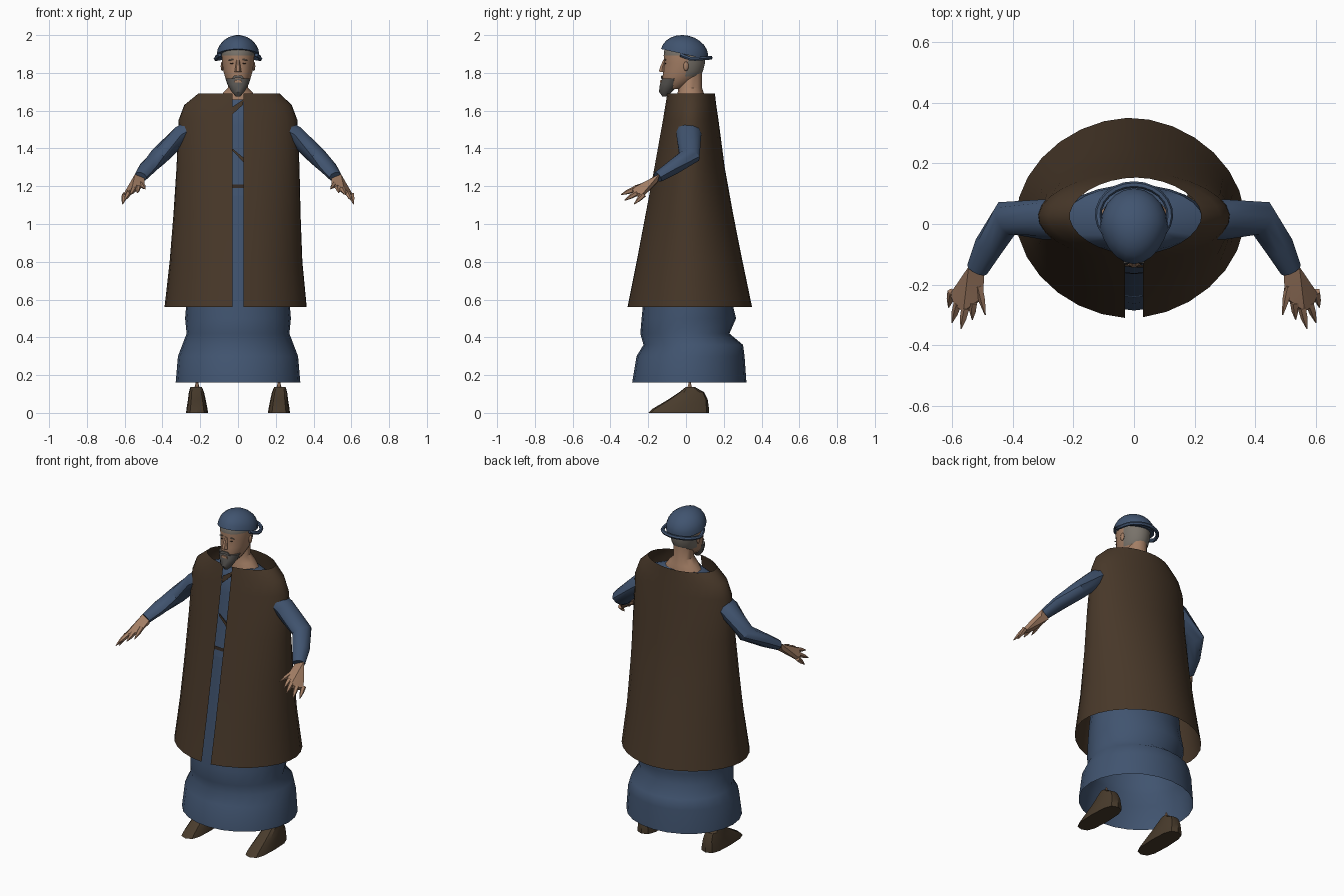
import bpy, bmesh, math
from mathutils import Vector, Matrix

cube = bpy.data.objects.get("Cube")
if cube:
    bpy.data.objects.remove(cube)


def material(name, rgb):
    m = bpy.data.materials.new(name)
    m.use_nodes = True
    m.diffuse_color = (*rgb, 1)
    m.node_tree.nodes["Principled BSDF"].inputs["Base Color"].default_value = (*rgb, 1)
    return m


BROWN = material("coat brown", (0.064, 0.039, 0.022))
BLUE = material("cloth blue", (0.052, 0.088, 0.16))
SKIN = material("skin", (0.37, 0.21, 0.13))
HAIR = material("grey hair", (0.19, 0.17, 0.145))
BEARD = material("dark grey beard", (0.1, 0.094, 0.087))
SHOE = material("shoe leather", (0.066, 0.044, 0.025))
DARK = material("dark brown", (0.035, 0.022, 0.015))


def finish(name, bm, mats, angle=40):
    bmesh.ops.recalc_face_normals(bm, faces=bm.faces)
    mesh = bpy.data.meshes.new(name)
    bm.to_mesh(mesh)
    bm.free()
    for m in mats:
        mesh.materials.append(m)
    obj = bpy.data.objects.new(name, mesh)
    bpy.context.collection.objects.link(obj)
    bpy.ops.object.select_all(action="DESELECT")
    obj.select_set(True)
    bpy.context.view_layer.objects.active = obj
    bpy.ops.object.shade_smooth_by_angle(angle=math.radians(angle))


def bridge(bm, rings, closed=True, caps=()):
    rows = [[bm.verts.new(p) for p in r] for r in rings]
    n = len(rows[0])
    for a, b in zip(rows, rows[1:]):
        for i in range(n if closed else n - 1):
            j = (i + 1) % n
            bm.faces.new((a[i], a[j], b[j], b[i]))
    for c in caps:
        bm.faces.new(rows[c])


def loft(name, sections, mats, n=24, slit=0, power=2, caps=(), rule=None, angle=40):
    """Sections are (z, centre x, half width, front y, back y)."""
    rings = []
    for z, cx, rx, y0, y1 in sections:
        # The slit keeps its edges at fixed x on both sides
        a0, a1 = (math.asin(((slit + k * cx) / rx) ** (power / 2)) for k in (-1, 1)) if slit else (0, 0)
        ring = []
        for i in range(n):
            t = i / (n - 1) if slit else i / n
            a = a0 + t * (2 * math.pi - a0 - a1)
            s, c = math.sin(a), math.cos(a)
            s = math.copysign(abs(s) ** (2 / power), s)
            c = math.copysign(abs(c) ** (2 / power), c)
            ring.append((cx + rx * s, (y0 + y1) / 2 - (y1 - y0) / 2 * c, z))
        rings.append(ring)
    bm = bmesh.new()
    bridge(bm, rings, not slit, caps)
    if rule:
        for f in bm.faces:
            f.material_index = rule(f.calc_center_median())
    finish(name, bm, mats, angle)


def tube(name, path, radii, mat, n=8, flat=1):
    pts = [Vector(p) for p in path]
    rings = []
    for i, (p, r) in enumerate(zip(pts, radii)):
        d = pts[min(i + 1, len(pts) - 1)] - pts[max(i - 1, 0)]
        u = d.cross(Vector((0, 0, 1)) if abs(d.normalized().z) < 0.95 else Vector((0, 1, 0))).normalized()
        v = u.cross(d).normalized() * flat
        rings.append([p + r * (u * math.cos(k * math.tau / n) + v * math.sin(k * math.tau / n)) for k in range(n)])
    bm = bmesh.new()
    bridge(bm, rings, True, (0, -1))
    finish(name, bm, [mat])


def ellipsoid(name, centre, size, mat, tilt=0):
    bm = bmesh.new()
    bmesh.ops.create_uvsphere(bm, u_segments=10, v_segments=6, radius=1)
    m = Matrix.Translation(centre) @ Matrix.Rotation(tilt, 4, "Y") @ Matrix.Diagonal((*size, 1))
    bmesh.ops.transform(bm, matrix=m, verts=bm.verts)
    finish(name, bm, [mat])


def plate(name, points, mat, depth=0.006):
    bm = bmesh.new()
    f = bm.faces.new([bm.verts.new(p) for p in points])
    ext = bmesh.ops.extrude_face_region(bm, geom=[f])["geom"]
    bmesh.ops.translate(bm, vec=(0, depth, 0), verts=[v for v in ext if isinstance(v, bmesh.types.BMVert)])
    finish(name, bm, [mat])


# Coat: open sheet with a slit down the front
loft("coat", [(0.56, -0.012, 0.377, -0.31, 0.35), (0.8, -0.01, 0.352, -0.262, 0.3),
              (1.05, -0.005, 0.337, -0.215, 0.25), (1.3, 0, 0.326, -0.168, 0.205),
              (1.55, 0, 0.315, -0.123, 0.172), (1.63, 0, 0.285, -0.11, 0.16),
              (1.69, 0.005, 0.217, -0.1, 0.153)], [BROWN], n=29, slit=0.03, power=1.88)

# Long robe skirt, open at both ends
loft("robe_skirt", [(0.16, 0, 0.33, -0.285, 0.32), (0.3, 0, 0.318, -0.262, 0.31),
                    (0.36, 0, 0.295, -0.225, 0.302), (0.42, 0, 0.272, -0.242, 0.23),
                    (0.5, 0, 0.28, -0.235, 0.265), (0.6, 0, 0.272, -0.225, 0.24),
                    (0.9, 0, 0.25, -0.185, 0.21), (1.2, 0, 0.235, -0.155, 0.185)], [BLUE], angle=85)

# Upper robe, belt and crossed collar
loft("robe_chest", [(1.15, 0, 0.2, -0.165, 0.12), (1.35, 0, 0.225, -0.13, 0.125),
                    (1.52, 0, 0.24, -0.105, 0.13), (1.61, 0, 0.225, -0.09, 0.125),
                    (1.66, 0, 0.1, -0.06, 0.1)], [BLUE], caps=(-1,))
loft("belt", [(1.19, 0, 0.237, -0.164, 0.187), (1.21, 0, 0.235, -0.162, 0.185)], [DARK])
plate("collar_clasp", [(-0.03, -0.112, 1.58), (0.025, -0.108, 1.63), (0.03, -0.104, 1.66), (-0.03, -0.108, 1.62)], BROWN)
plate("lapel_fold", [(-0.03, -0.139, 1.4), (0.03, -0.142, 1.35), (0.03, -0.144, 1.325), (-0.03, -0.14, 1.39)], BROWN)

# Neck and shoulder skin
loft("neck", [(1.63, 0, 0.13, -0.05, 0.1), (1.69, 0, 0.085, -0.045, 0.095),
              (1.72, 0, 0.055, -0.04, 0.085), (1.82, 0, 0.055, -0.04, 0.085)], [SKIN], n=14)

# Head, with hair at the back and along the forehead
loft("head", [(1.715, 0, 0.03, -0.11, -0.03), (1.74, 0, 0.053, -0.12, 0.02),
              (1.78, 0, 0.07, -0.124, 0.075), (1.81, 0, 0.079, -0.12, 0.09),
              (1.85, 0, 0.084, -0.116, 0.1), (1.893, 0, 0.088, -0.118, 0.1),
              (1.93, 0, 0.084, -0.114, 0.09), (1.95, 0, 0.075, -0.095, 0.08)],
     [SKIN, HAIR], n=18, caps=(0, -1),
     rule=lambda c: int(c.z > 1.9 or (c.y > 0 and c.z > 1.785)))
loft("beard", [(1.675, 0, 0.012, -0.125, -0.1), (1.7, 0, 0.034, -0.143, -0.075),
               (1.74, 0, 0.056, -0.138, -0.035), (1.77, 0, 0.067, -0.127, -0.03)],
     [BEARD], n=12, caps=(0, -1))
plate("mouth", [(-0.022, -0.137, 1.75), (0.022, -0.137, 1.75), (0.016, -0.136, 1.763), (-0.016, -0.136, 1.763)], SKIN)
plate("moustache", [(-0.035, -0.13, 1.768), (0, -0.134, 1.775), (0.035, -0.13, 1.768), (0.02, -0.13, 1.786), (-0.02, -0.13, 1.786)], BEARD)
tube("nose", [(0, -0.112, 1.87), (0, -0.125, 1.83), (0, -0.128, 1.805)], [0.008, 0.014, 0.018], SKIN, n=6)

# Cap: tilted half dome, narrower at the brow
bm = bmesh.new()
bmesh.ops.create_uvsphere(bm, u_segments=20, v_segments=12, radius=1)
bmesh.ops.delete(bm, geom=[v for v in bm.verts if v.co.z < -0.01], context="VERTS")
for v in bm.verts:
    v.co.x *= 1 - 0.15 * max(0, -v.co.y)
shape = Matrix.Translation((0, -0.008, 1.8987)) @ Matrix.Rotation(-0.22, 4, "X") @ Matrix.Diagonal((0.112, 0.127, 0.1, 1))
bmesh.ops.transform(bm, matrix=shape, verts=bm.verts)
bmesh.ops.holes_fill(bm, edges=bm.edges)
finish("cap", bm, [BLUE])

# Rolled band hanging round the back of the cap
arc = []
for i in range(17):
    a = math.radians(-35 + i * 250 / 16)
    s = math.sin(a)
    arc.append((0.118 * math.cos(a), 0.03 + 0.1 * s, 1.872 + 0.04 * max(0, -s) + 0.008 * max(0, s)))
tube("cap_roll", arc, [0.011] * 17, BLUE, n=6)

for s, side in ((1, "left"), (-1, "right")):
    # Face details
    ellipsoid(side + "_ear", (s * 0.084, 0, 1.835), (0.008, 0.014, 0.025), SKIN)
    ellipsoid(side + "_eye", (s * 0.032, -0.109, 1.85), (0.011, 0.003, 0.003), DARK)
    ellipsoid(side + "_brow", (s * 0.034, -0.109, 1.87), (0.018, 0.004, 0.003), HAIR, s * 0.15)

    # Sleeve: shoulder, elbow, wrist
    tube(side + "_sleeve", [(s * 0.2, 0.015, 1.53), (s * 0.3, 0.015, 1.472), (s * 0.42, 0.018, 1.357),
                            (s * 0.48, -0.075, 1.295), (s * 0.517, -0.15, 1.248)],
         [0.064, 0.066, 0.06, 0.048, 0.036], BLUE, n=10, flat=0.8)

    # Broad webbed palm with short pointed fingers
    knuckles = [(0.53, -0.268, 1.19), (0.557, -0.288, 1.178), (0.583, -0.272, 1.158), (0.602, -0.232, 1.148)]
    tips = [(0.533, -0.315, 1.165), (0.57, -0.345, 1.155), (0.6, -0.325, 1.125), (0.611, -0.275, 1.105)]
    bm = bmesh.new()
    wrist = [(0.493, -0.14, 1.25), (0.545, -0.14, 1.265), (0.495, -0.15, 1.22), (0.545, -0.15, 1.225), (0.497, -0.24, 1.2)]
    for x, y, z in wrist:
        bm.verts.new((s * x, y, z))
    for x, y, z in knuckles:
        for d in (-0.009, 0.009):
            bm.verts.new((s * (x + d * 0.6), y, z + d))
    bmesh.ops.convex_hull(bm, input=bm.verts)
    finish(side + "_palm", bm, [SKIN], 30)
    thumb = ((0.508, -0.22, 1.207), (0.49, -0.3, 1.185))
    for k, (a, b) in enumerate(list(zip(knuckles, tips)) + [thumb]):
        a, b = Vector((s * a[0], *a[1:])), Vector((s * b[0], *b[1:]))
        tube(f"{side}_finger_{k + 1}", [a + (a - b) * 0.2, a.lerp(b, 0.4), b], [0.015, 0.012, 0.002], SKIN, n=5)

    # Ankle stub and wedge shoe
    tube(side + "_ankle", [(s * 0.217, 0.02, 0.11), (s * 0.217, 0.02, 0.17)], [0.02, 0.004], SKIN, n=6)
    loft(side + "_shoe", [(0, s * 0.217, 0.058, -0.2, 0.122), (0.02, s * 0.217, 0.056, -0.18, 0.122),
                          (0.07, s * 0.218, 0.047, -0.095, 0.115), (0.11, s * 0.22, 0.04, -0.035, 0.095),
                          (0.138, s * 0.222, 0.03, 0, 0.045)], [SHOE], n=12, power=3, caps=(0, -1), angle=30)
